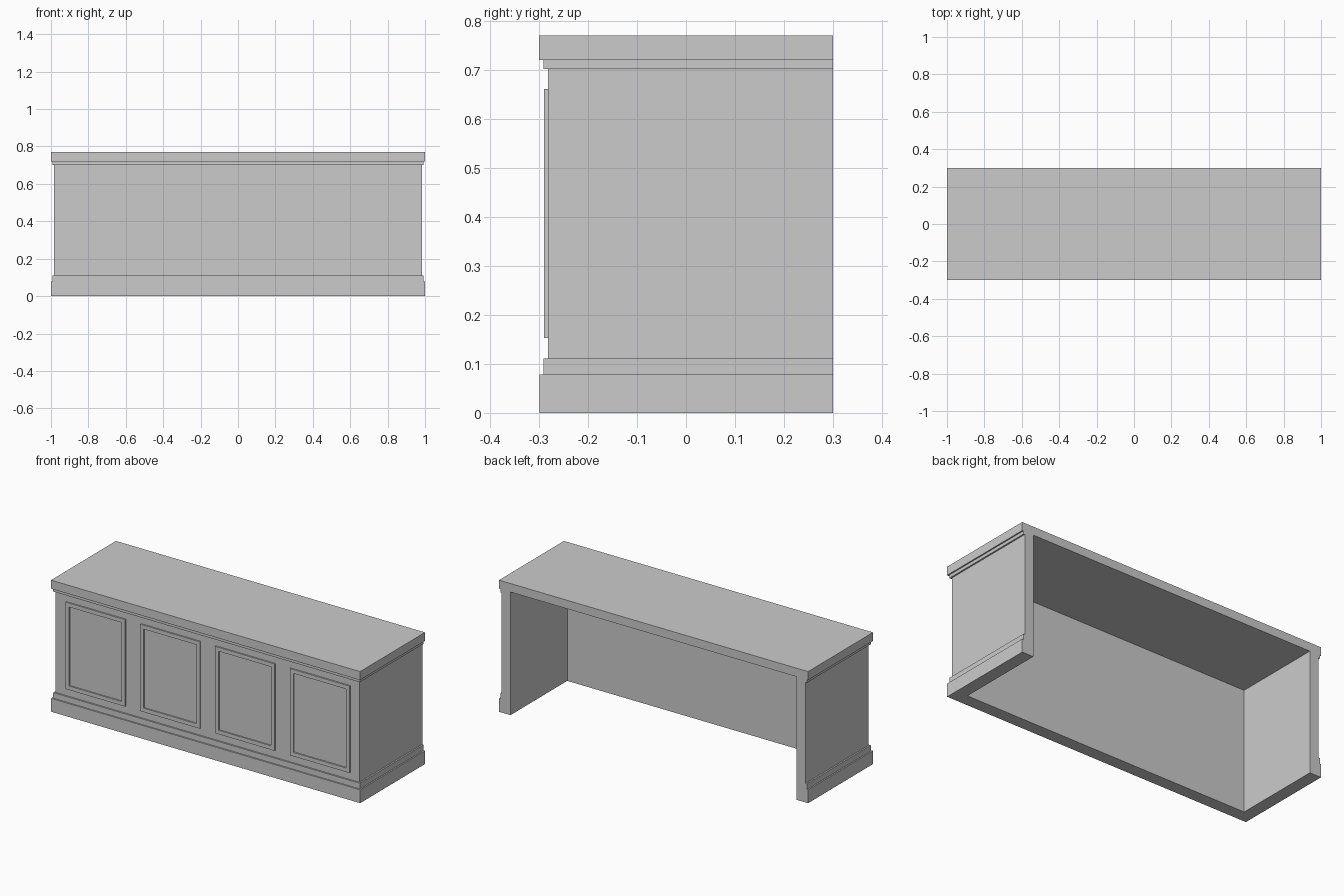
import bpy
import bmesh

if "Cube" in bpy.data.objects:
    bpy.data.objects.remove(bpy.data.objects["Cube"])

BACK = 0.30                  # flush rear edge
BODY_X, BODY_Y = 0.983, 0.282  # outer faces of the panelled body
WALL = 0.057                 # body wall thickness


def finish(name, bm):
    bmesh.ops.recalc_face_normals(bm, faces=bm.faces)
    mesh = bpy.data.meshes.new(name)
    bm.to_mesh(mesh)
    bm.free()
    obj = bpy.data.objects.new(name, mesh)
    bpy.context.collection.objects.link(obj)
    return obj


def box(name, x0, x1, y0, y1, z0, z1):
    bm = bmesh.new()
    bmesh.ops.create_cube(bm, size=1)
    for v in bm.verts:
        v.co.x = x1 if v.co.x > 0 else x0
        v.co.y = y1 if v.co.y > 0 else y0
        v.co.z = z1 if v.co.z > 0 else z0
    return finish(name, bm)


def wrap(name, profile):
    """Sweep a closed (outward offset, z) profile round left, front and right."""
    bm = bmesh.new()
    rings = []
    for side, at_front in ((-1, False), (-1, True), (1, True), (1, False)):
        rings.append([bm.verts.new((side * (BODY_X + d),
                                    -(BODY_Y + d) if at_front else BACK, z))
                      for d, z in profile])
    n = len(profile)
    for a, b in zip(rings, rings[1:]):
        for i in range(n):
            j = (i + 1) % n
            bm.faces.new((a[i], a[j], b[j], b[i]))
    bm.faces.new(rings[0])
    bm.faces.new(rings[-1])
    return finish(name, bm)


def panel_frame(name, cx, cz, half_w, half_h, border, y0, y1):
    """Raised rectangular moulding with an open centre."""
    bm = bmesh.new()
    corners = ((-1, -1), (1, -1), (1, 1), (-1, 1))
    section = ((0, y1), (0, y0), (border, y0), (border, y1))
    rings = [[bm.verts.new((cx + sx * (half_w - b), y, cz + sz * (half_h - b)))
              for b, y in section] for sx, sz in corners]
    for k in range(4):
        a, b = rings[k], rings[(k + 1) % 4]
        for i in range(4):
            j = (i + 1) % 4
            bm.faces.new((a[i], a[j], b[j], b[i]))
    return finish(name, bm)


# Three-sided body, open at the back and underneath
wrap("desk_body", [(-WALL, 0), (0, 0), (0, 0.72), (-WALL, 0.72)])

# Stepped skirting at the floor
wrap("base_trim", [(0, 0), (0.017, 0), (0.017, 0.078), (0.009, 0.078),
                   (0.009, 0.111), (0, 0.111)])

# Moulding beneath the worktop
wrap("top_trim", [(0, 0.702), (0.009, 0.702), (0.009, 0.72), (0, 0.72)])

# Worktop slab
box("desk_top", -1, 1, -0.30, BACK, 0.72, 0.77)

# Four raised panel frames on the front
for i in range(4):
    panel_frame(f"front_panel_frame_{i + 1}", 0.005 + (i - 1.5) * 0.484, 0.407,
                0.193, 0.254, 0.023, -0.29, -BODY_Y)
